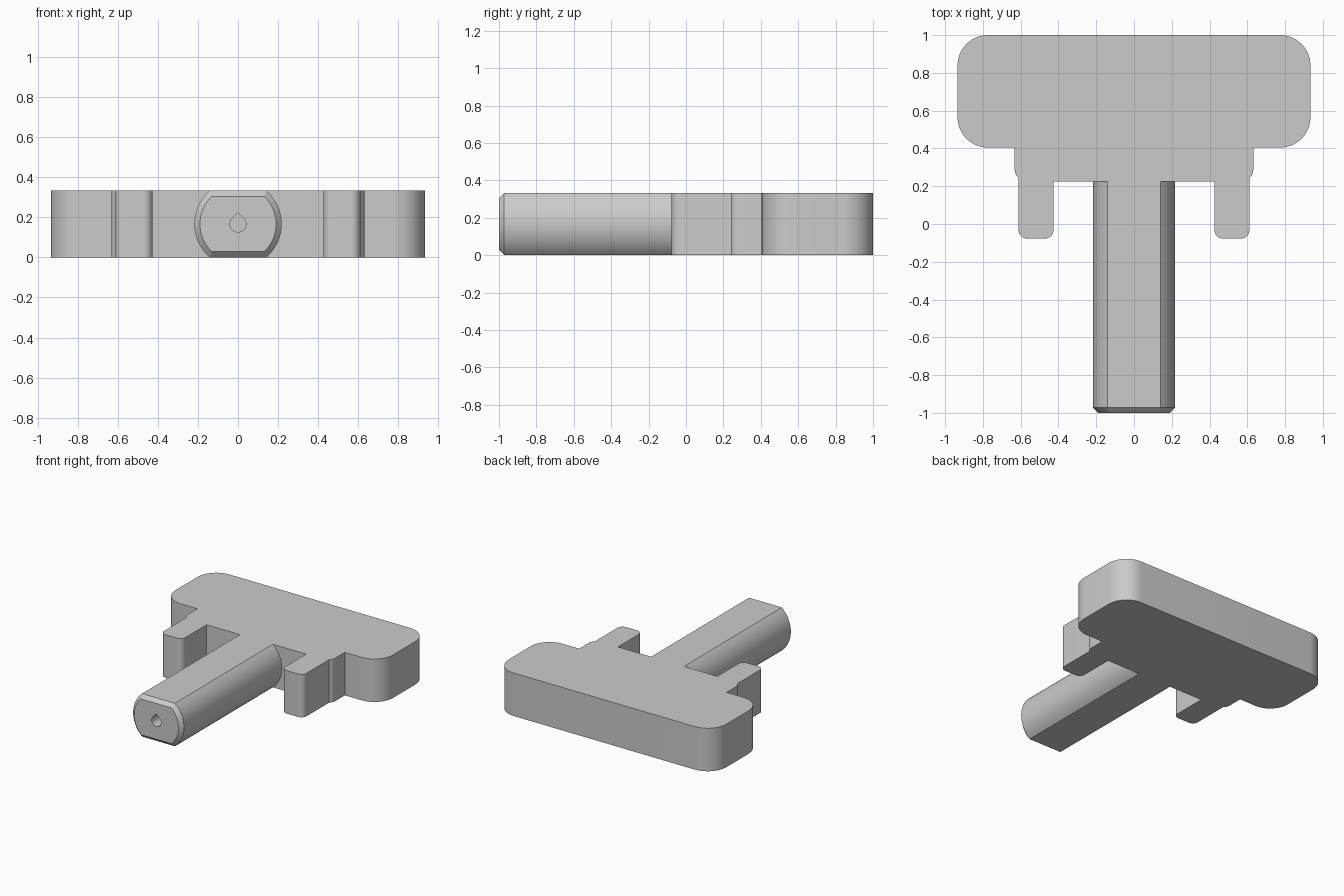
import bpy, bmesh
from math import sin, cos, pi, sqrt, asin, radians

cube = bpy.data.objects.get("Cube")
if cube:
    bpy.data.objects.remove(cube, do_unlink=True)

HEIGHT = 0.333
MID = HEIGHT / 2

grey = bpy.data.materials.new("light grey")
grey.use_nodes = True
grey.diffuse_color = (0.6, 0.6, 0.6, 1)
grey.node_tree.nodes["Principled BSDF"].inputs["Base Color"].default_value = (0.6, 0.6, 0.6, 1)


def arc(cx, cy, r, start, end, steps):
    """Points along a circular arc, angles in degrees."""
    angles = [radians(start + (end - start) * i / steps) for i in range(steps + 1)]
    return [(cx + r * cos(a), cy + r * sin(a)) for a in angles]


def loft(name, rings):
    """Closed solid through rings with equal point counts."""
    bm = bmesh.new()
    loops = [[bm.verts.new(p) for p in ring] for ring in rings]
    n = len(loops[0])
    for a, b in zip(loops, loops[1:]):
        for i in range(n):
            j = (i + 1) % n
            bm.faces.new((a[i], a[j], b[j], b[i]))
    bm.faces.new(loops[0][::-1])
    bm.faces.new(loops[-1])
    bmesh.ops.recalc_face_normals(bm, faces=bm.faces)
    mesh = bpy.data.meshes.new(name)
    bm.to_mesh(mesh)
    bm.free()
    mesh.materials.append(grey)
    obj = bpy.data.objects.new(name, mesh)
    bpy.context.collection.objects.link(obj)
    return obj


def activate(obj):
    bpy.ops.object.select_all(action='DESELECT')
    obj.select_set(True)
    bpy.context.view_layer.objects.active = obj


# Handle plate: half outline from the middle of the notch to the back, mirrored
half = [(0.143, 0.225), (0.426, 0.225)]
half += arc(0.471, -0.032, 0.045, 180, 270, 8)
half += arc(0.566, -0.032, 0.045, 270, 360, 8)
half += [(0.611, 0.243), (0.622, 0.255), (0.629, 0.27), (0.632, 0.29), (0.632, 0.405)]
half += arc(0.774, 0.565, 0.16, 270, 360, 14)
half += arc(0.774, 0.84, 0.16, 0, 90, 14)
outline = half + [(-x, y) for x, y in reversed(half)]
plate = loft("handle_plate", [[(x, y, z) for x, y in outline] for z in (0, HEIGHT)])


# Shaft: round bar with flat top and bottom and a chamfered tip
def shaft_ring(y, inset):
    r, h = 0.218 - inset, MID - inset
    a = asin(h / r) * 180 / pi
    pts = arc(0, MID, r, -a, a, 20) + arc(0, MID, r, 180 - a, 180 + a, 20)
    return [(x, y, z) for x, z in pts]


shaft = loft("shaft", [shaft_ring(-1, 0.028), shaft_ring(-0.972, 0), shaft_ring(0.225, 0)])

# Teardrop bore in the tip of the shaft
drop = arc(0, MID, 0.04, 135, 405, 24) + [(0, MID + 0.04 * sqrt(2))]
cutter = loft("bore_cutter", [[(x, y, z) for x, z in drop] for y in (-1.1, 0.1)])
cutter.hide_render = True
bore = shaft.modifiers.new("bore", 'BOOLEAN')
bore.operation = 'DIFFERENCE'
bore.solver = 'EXACT'
bore.object = cutter
activate(shaft)
bpy.ops.object.modifier_apply(modifier=bore.name)
bpy.data.objects.remove(cutter, do_unlink=True)

for obj in (plate, shaft):
    activate(obj)
    bpy.ops.object.shade_smooth_by_angle(angle=radians(25))
